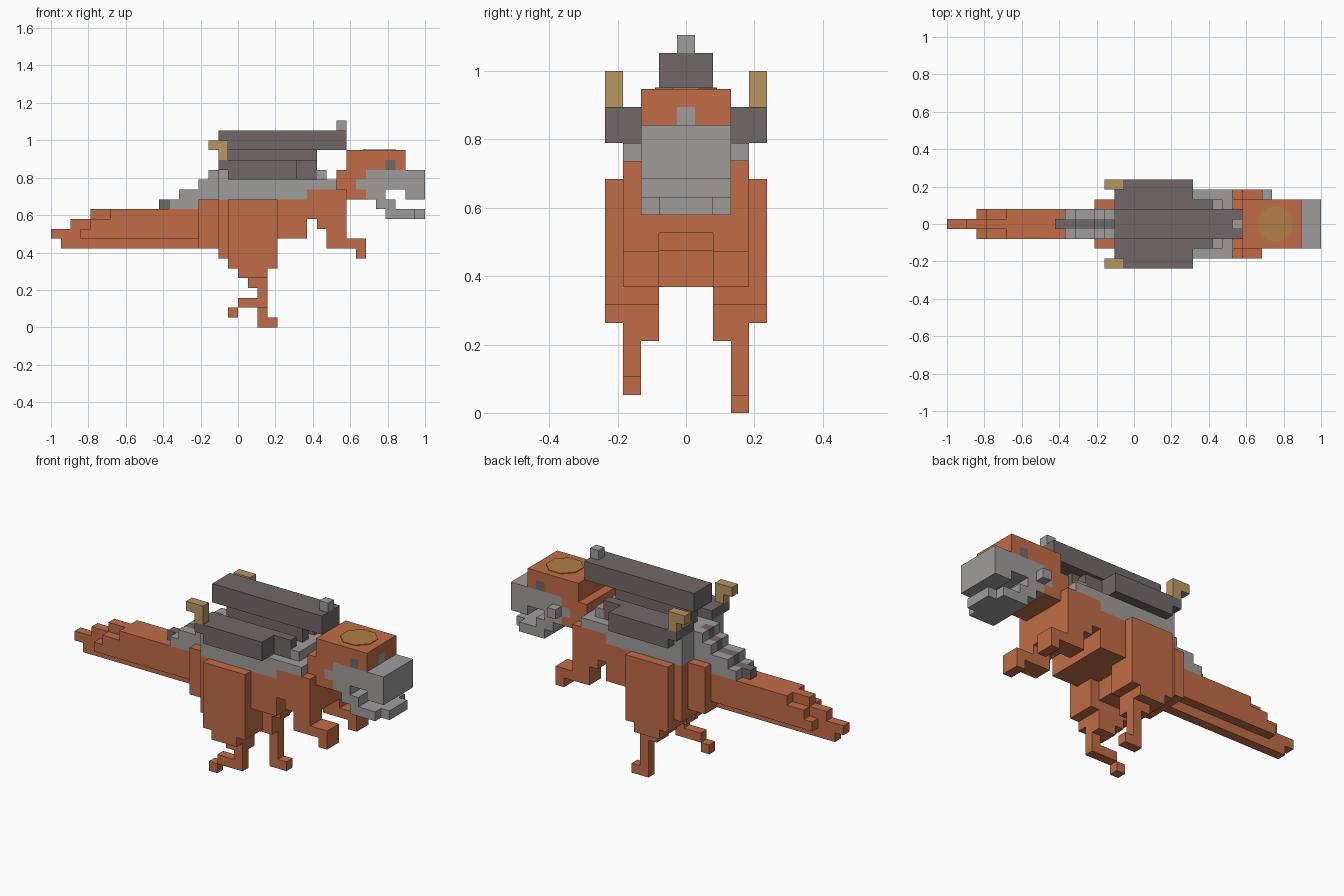
import bpy
import bmesh
import math
from mathutils import Matrix, Vector

cube = bpy.data.objects.get("Cube")
if cube:
    bpy.data.objects.remove(cube, do_unlink=True)

UNIT = 2 / 38          # block size: the body is 38 blocks long
LEFT, RIGHT, BOTH = (1,), (-1,), (1, -1)


def make_material(name, colour):
    mat = bpy.data.materials.new(name)
    mat.use_nodes = True
    mat.diffuse_color = (*colour, 1)
    mat.node_tree.nodes["Principled BSDF"].inputs["Base Color"].default_value = (*colour, 1)
    return mat


PALETTE = {
    "orange": make_material("orange hide", (0.53, 0.152, 0.06)),
    "grey": make_material("light grey plate", (0.35, 0.34, 0.335)),
    "dark": make_material("dark gun metal", (0.168, 0.138, 0.14)),
    "gold": make_material("brass", (0.49, 0.31, 0.12)),
    "amber": make_material("amber patch", (0.44, 0.21, 0.06)),
}
NAMES = list(PALETTE)
cells = {}             # block position -> (part, colour)


def block(part, colour, length, width, height, sides=BOTH):
    """Fill blocks; width is counted outwards from the centre line."""
    for i in range(*length):
        for j in range(width[0], width[1] + 1):
            for k in range(*height):
                for s in sides:
                    cells[i, s * j, k] = (part, colour)


def stairs(part, colour, starts, end, width, bottom, top):
    """Steps that rise one block at each start, all running on to the end."""
    for n, start in enumerate(starts):
        block(part, colour, (start, end), width, (bottom, top + n))


# Tail: a tall middle slice between two shorter side slices
block("tail", "orange", (1, 15), (0, 0), (8, 10))
stairs("tail", "orange", (0, 2, 4), 15, (0, 0), 9, 10)
stairs("tail", "orange", (3, 4, 6), 15, (1, 1), 9, 10)

# Trunk, belly and chest
block("trunk", "orange", (15, 17), (0, 2), (8, 13))
block("trunk", "orange", (17, 22), (0, 3), (7, 13))
block("trunk", "orange", (22, 26), (0, 3), (9, 13))
block("trunk", "orange", (26, 30), (0, 3), (11, 14))
block("trunk", "orange", (27, 30), (0, 3), (10, 11))

# Thighs taper downwards
for start, end, bottom in ((18, 23, 6), (19, 22, 5)):
    block("thigh", "orange", (start, end), (2, 4), (bottom, 13))
block("thigh", "orange", (20, 22), (2, 3), (4, 5))

# Left leg stands, right leg is lifted with the foot trailing
block("left_foot", "orange", (21, 22), (3, 3), (0, 4), LEFT)
block("left_foot", "orange", (22, 23), (3, 3), (0, 1), LEFT)
block("right_foot", "orange", (21, 22), (3, 3), (2, 4), RIGHT)
block("right_foot", "orange", (19, 22), (3, 3), (2, 3), RIGHT)
block("right_foot", "orange", (18, 19), (3, 3), (1, 2), RIGHT)

# Arms with hanging claws
block("arm", "orange", (28, 30), (2, 3), (8, 10))
block("arm", "orange", (30, 32), (2, 3), (8, 9))
block("arm", "orange", (31, 32), (2, 3), (7, 8))

# Back armour, and the stepped ridge with a dark spine strip
block("back_armour", "grey", (17, 26), (0, 3), (13, 15))
block("back_armour", "grey", (26, 29), (0, 3), (14, 15))
block("back_armour", "grey", (17, 28), (0, 2), (15, 16))
block("back_armour", "grey", (17, 18), (3, 3), (15, 16))
for width, colour, first in ((1, "grey", 12), (0, "dark", 11)):
    for start, top in ((first, 13), (13, 14), (15, 15), (16, 16)):
        block("back_ridge", colour, (start, 17), (width, width), (top - 1, top))
block("back_ridge", "grey", (13, 17), (0, 1), (12, 13))
block("back_ridge", "grey", (15, 17), (0, 1), (13, 14))

# Head
block("head", "orange", (29, 33), (0, 2), (13, 16))
block("head", "orange", (30, 36), (0, 2), (16, 18))
block("head", "dark", (34, 35), (2, 2), (16, 17))
block("head", "grey", (35, 36), (0, 0), (16, 17))
block("snout", "grey", (32, 38), (0, 2), (14, 16))
block("snout", "grey", (31, 32), (0, 2), (14, 15))
block("snout", "grey", (36, 38), (0, 2), (13, 14))
block("snout", "grey", (32, 34), (0, 2), (13, 14))
block("snout", "grey", (32, 33), (3, 3), (14, 15), LEFT)
block("lower_jaw", "grey", (33, 35), (0, 2), (12, 13))
block("lower_jaw", "grey", (34, 37), (0, 2), (11, 12))
block("lower_jaw", "grey", (37, 38), (0, 1), (11, 12))

# Side guns with brass fittings
block("side_gun", "dark", (18, 25), (2, 4), (15, 17))
block("side_gun", "dark", (25, 27), (2, 2), (15, 17))
block("side_gun", "dark", (17, 18), (2, 4), (16, 17))
block("brass_fitting", "gold", (17, 18), (4, 4), (17, 19))
block("brass_fitting", "gold", (16, 17), (4, 4), (18, 19))

# Main gun on its mount, with a sight
block("gun_mount", "dark", (18, 27), (0, 0), (16, 18))
block("main_gun", "dark", (17, 30), (0, 1), (18, 20))
block("gun_sight", "grey", (29, 30), (0, 0), (20, 21))


def add_object(name, bm, mats):
    mesh = bpy.data.meshes.new(name)
    bm.to_mesh(mesh)
    bm.free()
    for mat in mats:
        mesh.materials.append(mat)
    obj = bpy.data.objects.new(name, mesh)
    bpy.context.collection.objects.link(obj)


def skin(part):
    """Cover a part's exposed block sides and merge them into flat faces."""
    colours = [c for c in NAMES if (part, c) in cells.values()]
    bm = bmesh.new()
    for cell, (owner, colour) in cells.items():
        if owner != part:
            continue
        for axis in range(3):
            for sign in (1, -1):
                normal = Vector((0, 0, 0))
                normal[axis] = sign
                if tuple(int(a + b) for a, b in zip(cell, normal)) in cells:
                    continue
                u = Vector((normal.y, normal.z, normal.x))
                v = normal.cross(u)
                centre = Vector(cell) + Vector((0.5, 0, 0.5)) + normal / 2
                corners = [centre + (a * u + b * v) / 2
                           for a, b in ((-1, -1), (1, -1), (1, 1), (-1, 1))]
                face = bm.faces.new([bm.verts.new(c * UNIT - Vector((1, 0, 0)))
                                     for c in corners])
                face.material_index = colours.index(colour)
    bmesh.ops.remove_doubles(bm, verts=bm.verts[:], dist=UNIT / 100)
    bmesh.ops.dissolve_limit(bm, angle_limit=math.radians(1), verts=bm.verts[:],
                             edges=bm.edges[:], delimit={"MATERIAL"})
    add_object(part, bm, [PALETTE[c] for c in colours])


for part_name in sorted({part for part, _ in cells.values()}):
    skin(part_name)

# Amber patch: a thin rounded plate on the crown
bm = bmesh.new()
turn = Matrix.Rotation(math.pi / 8, 4, "Z")
bmesh.ops.create_cone(bm, cap_ends=True, segments=8, radius1=0.098, radius2=0.098, depth=0.004,
                      matrix=Matrix.Translation((0.755, 0, 18 * UNIT + 0.002)) @ turn)
add_object("crown_patch", bm, [PALETTE["amber"]])
